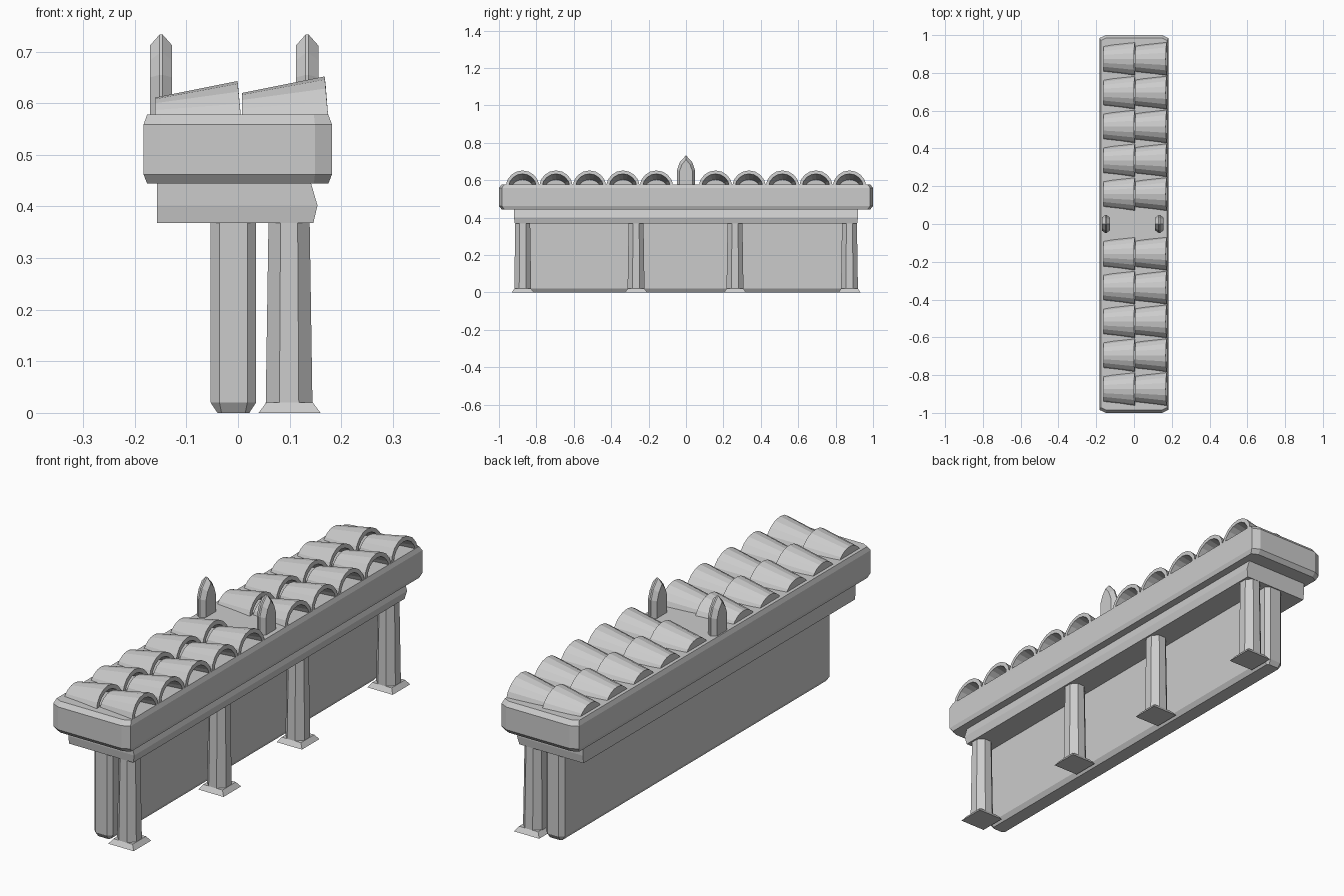
import bpy, bmesh
from math import sin, cos, pi, atan2

if "Cube" in bpy.data.objects:
    bpy.data.objects.remove(bpy.data.objects["Cube"])


def loft(name, rings, caps=True, loop=False):
    """Skin a list of equal-length closed rings into one flat-shaded mesh."""
    bm = bmesh.new()
    vs = [[bm.verts.new(p) for p in r] for r in rings]
    n = len(vs[0])
    pairs = list(zip(vs, vs[1:])) + ([(vs[-1], vs[0])] if loop else [])
    for a, b in pairs:
        for i in range(n):
            j = (i + 1) % n
            bm.faces.new((a[i], a[j], b[j], b[i]))
    if caps and not loop:
        bm.faces.new(vs[0][::-1])
        bm.faces.new(vs[-1])
    bmesh.ops.recalc_face_normals(bm, faces=bm.faces)
    me = bpy.data.meshes.new(name)
    bm.to_mesh(me)
    bm.free()
    ob = bpy.data.objects.new(name, me)
    bpy.context.collection.objects.link(ob)
    return ob


def octo(x0, x1, y0, y1, cx, cy, z):
    """Rectangle ring with cut corners."""
    return [(x0 + cx, y0, z), (x1 - cx, y0, z), (x1, y0 + cy, z), (x1, y1 - cy, z),
            (x1 - cx, y1, z), (x0 + cx, y1, z), (x0, y1 - cy, z), (x0, y0 + cy, z)]


def rect(x0, x1, y0, y1, z):
    return [(x0, y0, z), (x1, y0, z), (x1, y1, z), (x0, y1, z)]


# Wall panel
loft("wall", [octo(-.04, .022, -.897, .897, .008, .008, 0),
              octo(-.053, .035, -.91, .91, .017, .017, .02),
              octo(-.053, .035, -.91, .91, .017, .017, .38)])

# Lower beam with moulded front edge
loft("lower_beam", [rect(-.157, .146, -.915, .915, .368),
                    rect(-.157, .154, -.92, .92, .402),
                    rect(-.157, .140, -.92, .92, .45)])

# Coping slab with chamfered edges
loft("coping_slab", [octo(-.176, .175, -.985, .985, .028, .014, .444),
                     octo(-.183, .182, -1, 1, .033, .016, .462),
                     octo(-.183, .182, -1, 1, .033, .016, .559),
                     octo(-.176, .175, -.985, .985, .028, .014, .578)])

# Columns on splayed square feet
for k, y in enumerate((-.873, -.267, .262, .874)):
    def ring(r, z, n=8):
        return [(.099 + r * cos(2 * pi * (i + .5) / n), y + r * sin(2 * pi * (i + .5) / n), z)
                for i in range(n)]
    loft(f"column_{k}", [ring(.049, .018), ring(.043, .38)])
    loft(f"column_foot_{k}", [rect(.04, .16, y - .059, y + .059, 0),
                              rect(.055, .145, y - .045, y + .045, .02)])


def arc(half, h, x_base, x_top, y, z0=.57, n=8):
    """Circular arch of given half width and height, leaning from x_base to x_top."""
    R = (half * half + h * h) / (2 * h)
    a = atan2(half, R - h)
    pts = []
    for i in range(n + 1):
        t = a * (1 - 2 * i / n)
        z = R * cos(t) - (R - h)
        pts.append((x_base + (x_top - x_base) * z / h, y + R * sin(t), z0 + z))
    return pts


def tile(name, x, y, dz):
    """Tapered barrel tile: hollow at the tall end, closed at the low end."""
    low = arc(.072, .039 + dz, x, x, y)
    high = arc(.09, .071 + dz, x + .167, x + .160, y)
    ih = arc(.074, .053 + dz, x + .167, x + .162, y)
    il = arc(.058, .022 + dz, x + .006, x + .006, y)
    return loft(name, [low, high, ih, il])


# Two rows of roof tiles, split by a gap in the middle
for side in (-1, 1):
    for i in range(5):
        y = side * (.158 + .179 * i)
        tile("roof_tile_back", -.161, y, .002)
        tile("roof_tile_front", .008, y, .011)

# Pair of pointed finials
outer = [(-.048, .57), (-.048, .655), (-.033, .697), (0, .733),
         (.033, .697), (.048, .655), (.048, .57)]
inner = [(-.034, .57), (-.034, .65), (-.022, .683), (0, .712),
         (.022, .683), (.034, .65), (.034, .57)]
for name, x in (("finial_back", -.149), ("finial_front", .134)):
    loft(name, [[(x + d, y, z) for y, z in prof]
                for d, prof in ((-.0215, inner), (-.003, outer), (.003, outer), (.0215, inner))])
